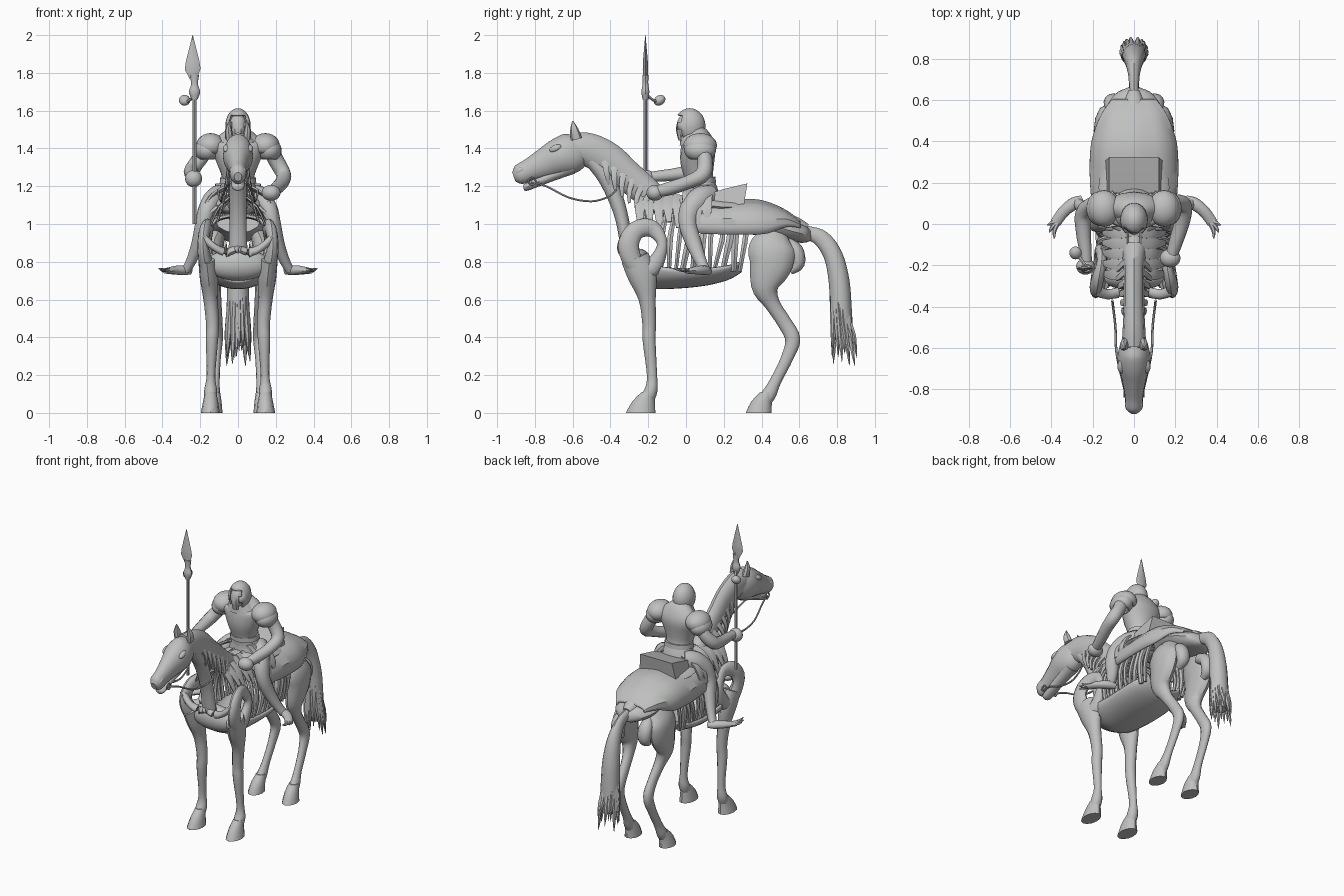
import bpy, bmesh, math, random
from mathutils import Vector, Matrix

random.seed(4)
mat = bpy.data.materials.new("stone grey")
mat.diffuse_color = (0.52, 0.53, 0.52, 1)


def finish(name, bm, thick=0, angle=40):
    for v in bm.verts:
        v.co.z = max(v.co.z, 0)
    bmesh.ops.recalc_face_normals(bm, faces=bm.faces)
    me = bpy.data.meshes.new(name)
    bm.to_mesh(me)
    bm.free()
    ob = bpy.data.objects.new(name, me)
    bpy.context.collection.objects.link(ob)
    me.materials.append(mat)
    if thick:
        m = ob.modifiers.new("thickness", 'SOLIDIFY')
        m.thickness = thick
        m.offset = 0
    bpy.ops.object.select_all(action='DESELECT')
    ob.select_set(True)
    bpy.context.view_layer.objects.active = ob
    bpy.ops.object.shade_smooth_by_angle(angle=math.radians(angle))
    return ob


def spline(pts, sub, loop=False):
    out, n = [], len(pts)
    for i in range(n if loop else n - 1):
        ids = [i - 1, i, i + 1, i + 2]
        p = [pts[k % n] if loop else pts[min(max(k, 0), n - 1)] for k in ids]
        for s in range(sub):
            t = s / sub
            out.append([0.5 * (2 * b + (c - a) * t + (2 * a - 5 * b + 4 * c - d) * t * t
                               + (3 * b - a - 3 * c + d) * t ** 3) for a, b, c, d in zip(*p)])
    return out if loop else out + [list(pts[-1])]


def skin(bm, rings, wrap=True, loop=False):
    rs = [[bm.verts.new(v) for v in r] for r in rings]
    n = len(rs[0])
    for i in range(len(rs) if loop else len(rs) - 1):
        a, b = rs[i], rs[(i + 1) % len(rs)]
        for j in range(n if wrap else n - 1):
            k = (j + 1) % n
            bm.faces.new((a[j], a[k], b[k], b[j]))
    if wrap and not loop:
        bm.faces.new(rs[0])
        bm.faces.new(rs[-1])


# points are (x, y, z, radius sideways, radius in the other direction)
def loft(name, pts, n=12, sub=4, loop=False, flat=False):
    ps = spline(pts, sub, loop)
    rings, m = [], len(ps)
    for i, p in enumerate(ps):
        a = ps[(i - 1) % m if loop else max(i - 1, 0)]
        b = ps[(i + 1) % m if loop else min(i + 1, m - 1)]
        t = Vector((0, 0, -1)) if flat else (Vector(b[:3]) - Vector(a[:3])).normalized()
        side = Vector((1, 0, 0)) - t * t.x
        if side.length < 0.1:
            side = Vector((0, 1, 0)) - t * t.y
        side.normalize()
        up = t.cross(side)
        ra, rb = max(p[3], 0.001), max(p[4], 0.001)
        rings.append([Vector(p[:3]) + side * ra * math.cos(q) + up * rb * math.sin(q)
                      for q in (2 * math.pi * k / n for k in range(n))])
    bm = bmesh.new()
    skin(bm, rings, True, loop)
    return finish(name, bm)


def pair(name, pts, **kw):
    for s, w in ((-1, "right"), (1, "left")):
        loft(f"{w}_{name}", [(p[0] * s,) + tuple(p[1:]) for p in pts], **kw)


def blob(name, loc, size, tilt=0, cut=None, thick=0):
    bm = bmesh.new()
    bmesh.ops.create_uvsphere(bm, u_segments=20, v_segments=14, radius=1)
    mx = Matrix.Translation(loc) @ Matrix.Rotation(tilt, 4, 'X') @ Matrix.Diagonal((*size, 1))
    bm.transform(mx)
    if cut:
        bmesh.ops.delete(bm, geom=[f for f in bm.faces if cut(f.calc_center_median())], context='FACES')
    return finish(name, bm, thick)


# horse legs
pair("front_leg", [(.165, -.27, .82, .045, .075), (.155, -.23, .72, .048, .075), (.145, -.205, .6, .038, .045),
                   (.135, -.195, .47, .034, .036), (.138, -.195, .38, .032, .034), (.143, -.18, .2, .023, .027),
                   (.145, -.185, .12, .034, .034), (.145, -.21, .07, .032, .04)])
pair("front_hoof", [(.145, -.2, .11, .03, .035), (.145, -.225, .06, .04, .06), (.147, -.24, 0, .05, .078)], sub=2, flat=True)
pair("hind_leg", [(.1, .47, .95, .035, .07), (.13, .455, .88, .055, .12), (.14, .45, .79, .055, .115),
                  (.135, .42, .67, .045, .075), (.12, .455, .58, .033, .042), (.11, .52, .48, .028, .038),
                  (.11, .565, .39, .03, .04), (.115, .535, .29, .024, .032), (.12, .475, .17, .023, .03),
                  (.125, .44, .1, .03, .038), (.125, .41, .06, .03, .038)])
pair("hind_hoof", [(.125, .43, .11, .03, .036), (.127, .4, .06, .04, .055), (.13, .385, 0, .048, .068)], sub=2, flat=True)
pair("hip_bone", [(.09, .52, .9, .03, .035), (.1, .58, .86, .045, .04), (.1, .592, .79, .042, .036), (.1, .55, .75, .02, .02)])

# open shoulder blades and chest bones
pair("shoulder_ring", [(.165, -.26, .77, .04, .05), (.185, -.305, .88, .03, .055), (.175, -.265, .965, .03, .05),
                       (.155, -.18, .975, .025, .045), (.165, -.125, .89, .025, .028), (.16, -.18, .77, .035, .05)], loop=True)
loft("chest_bar", [(-.185, -.32, .93, .02, .03), (-.13, -.34, .88, .02, .025), (-.06, -.33, .85, .02, .028), (0, -.335, .87, .02, .028),
                   (.06, -.33, .85, .02, .028), (.13, -.34, .88, .02, .025), (.185, -.32, .93, .02, .03)])
blob("chest", (0, -.25, .785), (.17, .07, .085))

# belly shell, blanket
def arch(name, rows, fn, thick, n=17):
    bm = bmesh.new()
    skin(bm, [[fn(r, 2 * k / (n - 1) - 1) for k in range(n)] for r in spline(rows, 4)], False)
    return finish(name, bm, thick)

arch("belly", [(-.25, .12, .78, .7), (-.18, .165, .78, .665), (-.05, .18, .765, .665), (.1, .185, .765, .68),
               (.22, .17, .78, .71), (.29, .12, .8, .75)],
     lambda r, u: (r[1] * math.sin(u * math.pi / 2), r[0], r[2] - (r[2] - r[3]) * math.cos(u * math.pi / 2)), .014)
arch("blanket", [(-.03, .16, 1.1, 1.0), (.05, .19, 1.12, .955), (.2, .205, 1.12, .945), (.34, .205, 1.125, .945),
                 (.43, .19, 1.11, .95), (.53, .15, 1.065, .985), (.6, .1, 1.01, .98)],
     lambda r, u: (r[1] * (math.copysign(min(1, abs(u) * 1.35) ** .95, u)), r[0],
                   r[2] - (r[2] - r[3]) * (.4 * abs(u) ** 1.3 + .6 * max(0, (abs(u) - .5) * 2) ** 1.2)), .016)

# ribs, spine, rump
for i in range(11):
    y = -.13 + i * .043
    w = .18 - .02 * abs(i - 5) / 5
    r = .01 + .006 * random.random()
    j = random.uniform(-.012, .012)
    pair(f"rib_{i}", [(.02, y + .02, 1.05, r, r), (w * .75, y + .02, 1.02, r, r), (w, y + .012 + j, .93, r, r * 1.4),
                      (w + .005, y, .84, r, r * 1.2), (w * .93, y - .012 - j, .75, r, r)], n=6, sub=3)
loft("spine", [(0, -.28, 1.2, .04, .05), (0, -.12, 1.1, .05, .06), (0, .1, 1.07, .05, .04), (0, .35, 1.06, .07, .05),
               (0, .55, 1.0, .06, .05), (0, .64, .97, .03, .03)])
loft("rump", [(0, .33, 1.02, .12, .07), (0, .45, .995, .15, .07), (0, .55, .965, .14, .06), (0, .63, .945, .09, .045), (0, .66, .945, .03, .03)])

# neck with torn gaps
loft("neck_nape", [(0, -.6, 1.4, .06, .085), (0, -.51, 1.39, .055, .09), (0, -.41, 1.34, .05, .09), (0, -.32, 1.265, .05, .082),
                   (0, -.22, 1.18, .05, .078), (0, -.12, 1.11, .06, .06)])
loft("throat", [(0, -.5, 1.34, .045, .04), (0, -.425, 1.25, .045, .045), (0, -.37, 1.13, .045, .04), (0, -.335, 1.01, .045, .035),
                (0, -.31, .86, .05, .035)])
for i in range(7):
    t = i / 6
    pair(f"neck_tatter_{i}", [(.04, -.43 + .3 * t, 1.34 - .2 * t, .008, .02), (.055 + .03 * t, -.42 + .24 * t, 1.27 - .19 * t, .008, .016),
                              (.04 + .07 * t, -.41 + .22 * t, 1.21 - .2 * t, .006, .008)], n=6, sub=3)
for i in range(6):
    pair(f"withers_tatter_{i}", [(.03, -.24 + i * .05, 1.15, .008, .03), (.1, -.245 + i * .05, 1.09, .008, .03),
                                 (.15, -.24 + i * .05, .98 + .03 * (i % 2), .006, .014)], n=6, sub=3)

# horse head
loft("horse_head", [(0, -.54, 1.41, .045, .065), (0, -.6, 1.38, .072, .105), (0, -.67, 1.355, .08, .1), (0, -.75, 1.32, .06, .08),
                    (0, -.83, 1.285, .045, .06), (0, -.885, 1.26, .042, .052), (0, -.912, 1.25, .02, .025)], n=16)
loft("lower_jaw", [(0, -.6, 1.3, .05, .035), (0, -.7, 1.26, .04, .03), (0, -.78, 1.225, .035, .025), (0, -.845, 1.195, .032, .02), (0, -.86, 1.19, .01, .01)])
pair("ear", [(.045, -.58, 1.45, .022, .03), (.05, -.592, 1.5, .018, .022), (.045, -.6, 1.545, .003, .003)], n=8)
for s in (-1, 1):
    blob("eye_ridge", (s * .06, -.69, 1.4), (.02, .035, .018), .4)
    blob("nostril_ridge", (s * .03, -.875, 1.285), (.014, .028, .016), .5)
pair("rein", [(.04, -.82, 1.22, .006, .006), (.06, -.74, 1.2, .006, .006), (.085, -.62, 1.14, .006, .006), (.09, -.5, 1.12, .006, .006),
              (.1, -.41, 1.145, .006, .006), (.105, -.37, 1.18, .006, .006)], n=6)
pair("bit_ring", [(.047, -.815 + .02 * math.cos(a), 1.225 + .02 * math.sin(a), .005, .005) for a in (0, 1.57, 3.14, 4.71)], n=6, loop=True)

# tail
loft("tail", [(0, .54, .97, .03, .03), (0, .64, .955, .024, .035), (0, .72, .92, .028, .045), (0, .78, .83, .042, .05),
              (0, .81, .7, .055, .055), (0, .82, .56, .06, .057), (0, .83, .44, .058, .052), (0, .84, .36, .04, .035)])
for i in range(18):
    a = i * 2.4
    x, y = .05 * math.cos(a), .045 * math.sin(a)
    e = random.uniform(.24, .34)
    loft(f"tail_strand_{i}", [(x * .8, .81 + y * .8, .62, .014, .014), (x, .822 + y, .48, .017, .016),
                              (x * 1.2, .835 + y * 1.3, e + .08, .011, .011), (x * 1.3, .84 + y * 1.5, e, .001, .001)], n=6, sub=3)

# saddle and pack
loft("saddle", [(0, -.06, 1.1, .05, .05), (0, .0, 1.1, .12, .05), (0, .1, 1.1, .16, .05), (0, .2, 1.09, .17, .045), (0, .3, 1.09, .14, .045)])
bm = bmesh.new()
prof = [(.155, 1.06), (.15, 1.17), (.2, 1.185), (.325, 1.215), (.3, 1.06)]
skin(bm, [[(x * (1.2 if z < 1.1 else 1), y, z) for y, z in prof] for x in (-.12, .12)])
finish("saddle_pack", bm)

# rider torso and hood
loft("rider_torso", [(0, .09, 1.1, .13, .1), (0, .085, 1.17, .105, .085), (0, .07, 1.24, .085, .075), (0, .06, 1.33, .115, .09),
                     (0, .065, 1.41, .15, .09), (0, .06, 1.455, .11, .07), (0, .03, 1.49, .05, .05)], n=16)
loft("belt", [(0, .075, 1.215, .097, .084), (0, .073, 1.245, .094, .083)], sub=1, n=16)
blob("hood", (0, .02, 1.52), (.062, .078, .088), 0, lambda c: c.y < -.015 and abs(c.x) < .042 and c.z < 1.575, .01)
blob("face", (0, 0, 1.515), (.046, .05, .07))
loft("face_mask", [(0, -.025, 1.54, .03, .02), (0, -.035, 1.5, .024, .018), (0, -.025, 1.445, .022, .015)], n=8)
loft("hood_collar", [(0, .045, 1.43, .1, .08), (0, .035, 1.48, .06, .065)], sub=2, n=16)
for s in (-1, 1):
    blob("pauldron", (s * .145, .075, 1.415), (.07, .083, .06), 0, lambda c: c.z < 1.375, .012)
    blob("lower_pauldron", (s * .165, .075, 1.39), (.06, .078, .055), 0, lambda c: c.z < 1.35, .012)

# rider arms and hands
loft("left_arm", [(.16, .075, 1.42, .045, .045), (.2, .1, 1.34, .042, .04), (.24, .09, 1.265, .04, .042), (.235, .02, 1.225, .038, .036),
                  (.205, -.08, 1.19, .034, .036), (.18, -.16, 1.17, .028, .03)])
blob("left_hand", (.175, -.165, 1.165), (.05, .045, .042))
loft("right_arm", [(-.16, .075, 1.42, .045, .045), (-.2, .09, 1.35, .042, .04), (-.245, .05, 1.285, .04, .042), (-.245, -.04, 1.265, .036, .034),
                   (-.235, -.13, 1.255, .03, .03), (-.23, -.19, 1.25, .026, .026)])
blob("right_hand", (-.235, -.205, 1.24), (.045, .04, .045))

# rider legs, feet and skirt strips
pair("rider_leg", [(.07, .13, 1.15, .055, .06), (.12, .08, 1.135, .055, .065), (.16, .025, 1.08, .05, .058), (.185, .01, 1.0, .042, .048),
                   (.21, .04, .9, .036, .042), (.245, .075, .81, .028, .032), (.275, .1, .755, .025, .028)])
pair("rider_foot", [(.25, .12, .75, .02, .018), (.29, .1, .755, .03, .026), (.34, .06, .755, .028, .022), (.38, .005, .75, .026, .014)])
for i, (dx, dy) in enumerate(((.045, -.01), (.035, -.045), (.01, -.075))):
    pair(f"toe_{i}", [(.355, .03, .753, .012, .012), (.38 + dx * .4, .01 + dy * .5, .756, .011, .01), (.375 + dx, .005 + dy, .765, .003, .003)], n=6)
for i in range(3):
    y = .0 + i * .05
    pair(f"skirt_strip_{i}", [(.07, y + .02, 1.19, .01, .035), (.14, y + .01, 1.15, .01, .034), (.185, y + .01, 1.08, .01, .03),
                              (.2, y + .015, 1.0, .006, .012)], n=6)

# spear with bound trinket
SX, SY = -.23, -.215
loft("spear_shaft", [(SX, SY, 1.0, .01, .01), (SX, SY, 1.8, .01, .01)], n=8, sub=1)
loft("spear_head", [(SX - .005, SY, 1.76, .015, .013), (SX - .01, SY, 1.82, .042, .014), (SX - .01, SY, 1.86, .036, .013), (SX - .01, SY, 2.0, .001, .001)], n=4, sub=1)
loft("spear_binding", [(SX, SY, 1.66, .016, .016), (SX, SY, 1.7, .03, .022), (SX, SY, 1.74, .018, .016), (SX, SY, 1.79, .024, .017)], n=10)
loft("trinket_cord", [(SX, SY, 1.69, .009, .009), (-.25, -.18, 1.66, .008, .008), (-.275, -.15, 1.645, .01, .01)], n=6)
blob("trinket", (-.283, -.14, 1.655), (.03, .033, .026), .6)
